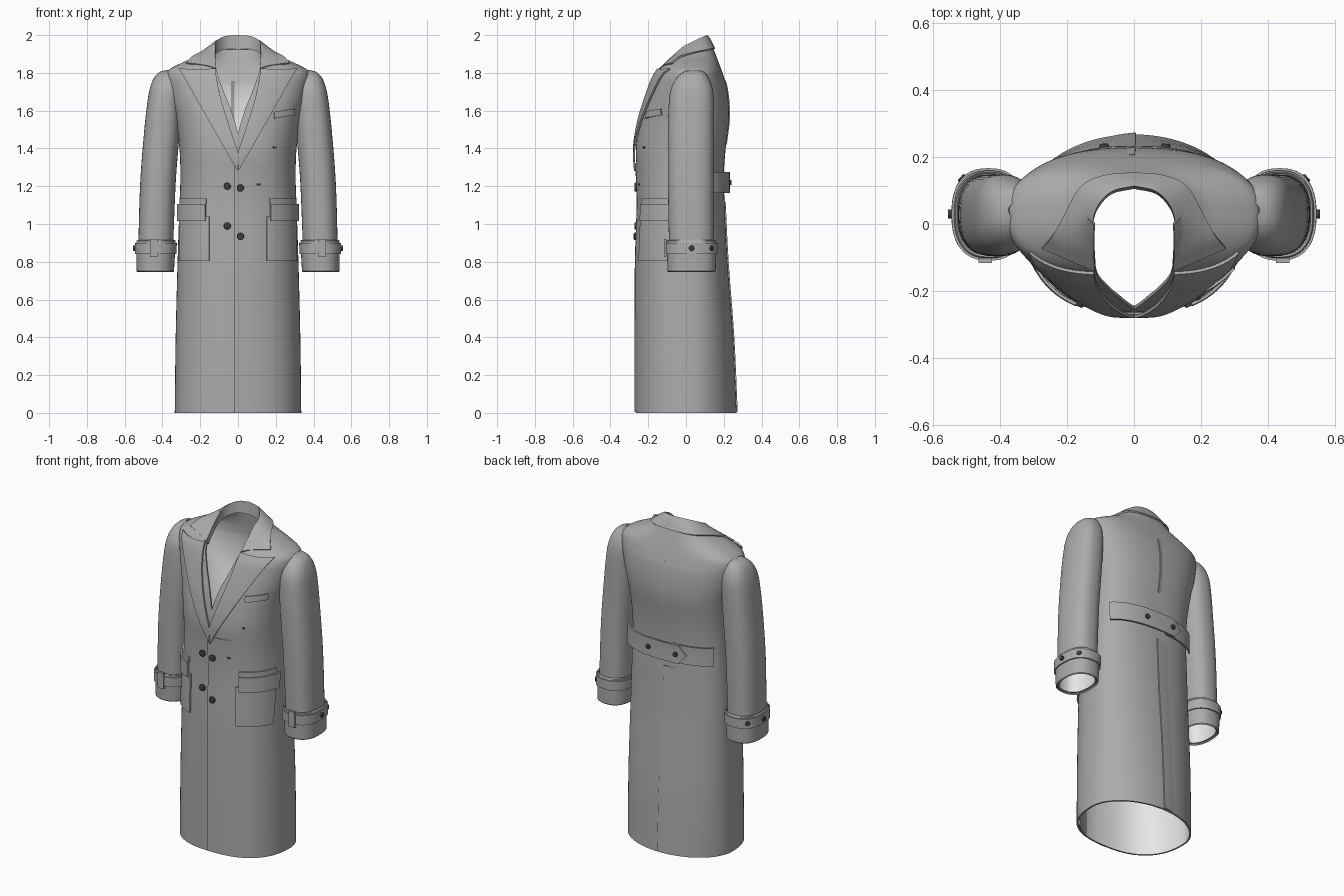
import bpy, bmesh, math
from mathutils import Vector

if "Cube" in bpy.data.objects:
    bpy.data.objects.remove(bpy.data.objects["Cube"])


def material(name, v):
    m = bpy.data.materials.new(name)
    m.diffuse_color = (v, v, v, 1)
    m.use_nodes = True
    m.node_tree.nodes["Principled BSDF"].inputs["Base Color"].default_value = m.diffuse_color
    return m


CLOTH = material("grey_wool", 0.41)
LINING = material("pale_lining", 0.8)
DARK = material("dark_buttons", 0.05)
YC = 0.03   # depth of the side seams

# coat body: z, half width, front y, back y
BODY = [(0.0, .335, -.265, .268), (.4, .33, -.265, .25), (.8, .32, -.263, .22),
        (1.1, .31, -.254, .205), (1.25, .305, -.258, .20), (1.4, .31, -.265, .21),
        (1.55, .33, -.243, .228), (1.65, .355, -.215, .226), (1.73, .372, -.188, .215),
        (1.78, .38, -.168, .20), (1.815, .368, -.147, .188), (1.85, .305, -.12, .175),
        (1.89, .215, -.085, .16), (1.93, .162, -.045, .145), (1.95, .14, -.02, .138)]
# sleeve: z, centre x, radius x, centre y, radius y
SLEEVE = [(.755, .438, .09, .03, .118), (1.0, .432, .093, .028, .12),
          (1.25, .422, .094, .026, .122), (1.5, .402, .094, .026, .122),
          (1.62, .393, .09, .028, .12), (1.70, .386, .085, .03, .114),
          (1.75, .378, .078, .033, .098), (1.785, .37, .067, .037, .076),
          (1.807, .36, .05, .042, .05), (1.816, .35, .025, .042, .02)]
# half width of the neck opening, and of the lapel roll line
OPEN = [(1.46, 0), (1.48, 0), (1.6, .035), (1.7, .075), (1.8, .11), (1.87, .12), (1.95, .12)]
ROLL = [(1.36, 0), (1.38, 0), (1.5, .038), (1.65, .083), (1.75, .105), (1.85, .118), (1.95, .118)]


def interp(tab, z):
    """Smooth interpolation of a table whose first column rises."""
    z = max(tab[0][0], min(tab[-1][0], z))
    i = 0
    while i < len(tab) - 2 and z > tab[i + 1][0]:
        i += 1
    a, b = tab[i], tab[i + 1]
    p, q = tab[max(i - 1, 0)], tab[min(i + 2, len(tab) - 1)]
    h = b[0] - a[0]
    t = (z - a[0]) / h
    out = []
    for k in range(1, len(a)):
        m0 = (b[k] - p[k]) / (b[0] - p[0]) * h
        m1 = (q[k] - a[k]) / (q[0] - a[0]) * h
        out.append((2*t**3 - 3*t*t + 1) * a[k] + (t**3 - 2*t*t + t) * m0
                   + (3*t*t - 2*t**3) * b[k] + (t**3 - t*t) * m1)
    return out


def gap(tab, z):
    return max(0, interp(tab, z)[0]) if z > tab[1][0] else 0


def power(z, side):
    """Squareness of the section: the back is rounder towards the hem."""
    return .82 if side < 0 else 1 - .22 * min(z / 1.6, 1)


def spow(v, p=.82):
    return math.copysign(abs(v) ** p, v)


def levels(tab, n):
    return [a[0] + (b[0] - a[0]) * k / n for a, b in zip(tab, tab[1:]) for k in range(n)] + [tab[-1][0]]


def finish(ob, mods):
    bpy.ops.object.select_all(action='DESELECT')
    ob.select_set(True)
    bpy.context.view_layer.objects.active = ob
    for m in mods:
        bpy.ops.object.modifier_apply(modifier=m.name)
    bpy.ops.object.shade_smooth_by_angle(angle=math.radians(40))


def sheet(name, rows, thick, mats=(CLOTH,), mirror=False, drop=None):
    """Skin a grid of points and thicken it inwards."""
    bm = bmesh.new()
    g = [[bm.verts.new(p) for p in r] for r in rows]
    for r, s in zip(g, g[1:]):
        for j in range(len(r) - 1):
            bm.faces.new((r[j], r[j + 1], s[j + 1], s[j]))
    if drop:
        bmesh.ops.delete(bm, geom=[f for f in bm.faces if drop(f.calc_center_median())], context='FACES')
    bmesh.ops.remove_doubles(bm, verts=bm.verts[:], dist=1e-5)
    me = bpy.data.meshes.new(name)
    bm.to_mesh(me)
    bm.free()
    for m in mats:
        me.materials.append(m)
    ob = bpy.data.objects.new(name, me)
    bpy.context.collection.objects.link(ob)
    mods = []
    if mirror:
        mods.append(ob.modifiers.new("mirror", 'MIRROR'))
    s = ob.modifiers.new("thickness", 'SOLIDIFY')
    s.thickness, s.offset = thick, -1
    s.material_offset = len(mats) - 1
    mods.append(s)
    finish(ob, mods)
    return ob


def on_body(x, z, off=0.0, side=-1):
    """Point on the front (-1) or back (1) of the coat body."""
    a, yf, yb = interp(BODY, z)
    p = power(z, side)
    r = min(abs(x) / a, 1)
    c = math.sqrt(max(0, 1 - r ** (2 / p))) ** p
    d = (YC - yf if side < 0 else yb - YC) + off
    return Vector((math.copysign(r * (a + off), x), YC + side * d * c, z))


def patch(name, fn, off, side=-1, mirror=False, thick=.01, nu=20, nv=8, taper=0.0, mat=CLOTH):
    """Plate that follows the body; fn(u, v) gives x and z."""
    rows = [[on_body(*fn(i / nu, j / nv), off - taper * i / nu, side) for i in range(nu + 1)]
            for j in range(nv + 1)]
    return sheet(name, rows, thick, (mat,), mirror)


def rect(x0, x1, z0, z1, tilt=0.0):
    return lambda u, v: (x0 + (x1 - x0) * u, z0 + (z1 - z0) * v + tilt * u)


# coat body with a V-shaped neck opening
rows = []
for z in levels(BODY, 6):
    a, yf, yb = interp(BODY, z)
    d = math.asin((gap(OPEN, z) / a) ** (1 / .82))
    ring = []
    for k in range(97):
        t = d + (2 * math.pi - 2 * d) * k / 96
        p = power(z, -1 if math.cos(t) > 0 else 1)
        c = spow(math.cos(t), p)
        ring.append((a * spow(math.sin(t), p), YC - (YC - yf if c > 0 else yb - YC) * c, z))
    rows.append(ring)
sheet("coat_body", rows, .01, (CLOTH, LINING))


# sleeves, turned cuffs and cuff straps
def sleeve_ring(z, off=0.0, n=48):
    xc, rx, yc, ry = interp(SLEEVE, z)
    return [(xc + (rx + off) * spow(math.sin(t)), yc - (ry + off) * spow(math.cos(t)), z)
            for t in (2 * math.pi * k / n for k in range(n + 1))]


def inside_body(p):
    return (p.z > 1.5 and p.x < interp(BODY, p.z)[0] - .015
            and on_body(p.x, p.z).y + .02 < p.y < on_body(p.x, p.z, 0, 1).y - .02)


sheet("sleeves", [sleeve_ring(z) for z in levels(SLEEVE, 5)], .008, (CLOTH, LINING), True, inside_body)
sheet("cuffs", [sleeve_ring(z, o) for z, o in ((.745, .004), (.75, .009), (.83, .011), (.91, .012), (.915, .008))],
      .008, (CLOTH,), True)
sheet("cuff_straps", [sleeve_ring(z, .019) for z in (.842, .87, .9)], .008, (CLOTH,), True)
sheet("cuff_loops", [[(x, -.116, z) for x in (.425, .465)] for z in (.825, .92)], .014, (CLOTH,), True)

# collar: neck stand, fold line and fall, from centre back to front corner
STAND = [(0, 0, .105, 1.925), (1, .065, .09, 1.925), (2, .105, .05, 1.91), (3, .122, 0, 1.89),
         (4, .118, -.07, 1.85), (5, .115, -.12, 1.80)]
FOLD = [(0, 0, .114, 2.0), (1, .065, .098, 1.995), (2, .108, .055, 1.975), (3, .123, 0, 1.945),
        (4, .123, -.08, 1.88), (5, .118, -.142, 1.825)]
FALL = [(0, 0, .155, 1.93), (1, .09, .146, 1.93), (2, .16, .112, 1.925), (3, .207, .03, 1.907),
        (4, .243, -.035, 1.888), (5, .275, -.075, 1.855)]
rows = [[], [], [], [], [], []]
for k in range(31):
    s, f, e = (Vector(interp(t, k / 6)) for t in (STAND, FOLD, FALL))
    for r, p in zip(rows, (s, s.lerp(f, .85), f, f.lerp(e, .25) + Vector((0, 0, .006)),
                           f.lerp(e, .6) + Vector((0, 0, .004)), e)):
        r.append(p)
for r in rows:
    r[0].x = 0
sheet("collar", rows, .009, (CLOTH,), True)


# peaked lapels
def lapel(u, v):
    zi, zo = 1.37 + .455 * v, 1.28 + .545 * v
    xi, xo = gap(ROLL, zi), .002 + .298 * v
    dip = -.006 * math.sin(math.pi * u) * v ** 6
    return xi + (xo - xi) * u, zi + (zo - zi) * u + dip


patch("lapels", lapel, .016, mirror=True, nv=24)

# overlapping front panel, back vent and centre back seam
patch("front_panel", rect(-.02, .26, .004, 1.32), .008, taper=.014, nv=40)
patch("back_vent", rect(.005, -.14, .006, 1.12), .006, side=1, taper=.012, nv=30)
patch("back_seam", rect(.003, -.04, 1.42, 1.76), .004, side=1, taper=.008, nv=16)

# hip pockets, flaps and breast welt
patch("patch_pockets", rect(.15, .303, .805, 1.04), .009, mirror=True)
patch("pocket_flaps", rect(.165, .306, 1.015, 1.105), .018, mirror=True, thick=.012)
patch("pocket_welts", rect(.165, .30, 1.105, 1.135), .01, mirror=True)
patch("breast_welt", rect(.19, .295, 1.56, 1.595, .015), .008)

# buttonholes
patch("upper_buttonhole", rect(.185, .20, 1.40, 1.41), .004, thick=.004, nu=2, nv=2, mat=DARK)
patch("lower_buttonhole", rect(.10, .12, 1.205, 1.215), .006, thick=.004, nu=2, nv=2, mat=DARK)

# back half belt, pointed end over the under strap
patch("back_belt", lambda u, v: (.27 - (.41 - .045 * abs(2 * v - 1)) * u, 1.165 + .11 * v),
      .032, side=1, nu=30)
patch("under_strap", rect(-.05, -.27, 1.165, 1.275), .02, side=1)


# buttons
def button(name, p, direction, r=.019):
    q = Vector(direction).to_track_quat('Z', 'Y')
    bpy.ops.mesh.primitive_cylinder_add(vertices=20, radius=r, depth=.016, location=p, rotation=q.to_euler())
    ob = bpy.context.object
    ob.name = name
    ob.data.materials.append(DARK)
    b = ob.modifiers.new("round", 'BEVEL')
    b.width, b.segments = .004, 2
    finish(ob, [b])


for x, z in ((-.055, 1.20), (.012, 1.19), (-.055, .99), (.012, .935)):
    button("front_button", on_body(x, z, .01), (0, -1, 0))
for x in (-.08, .085):
    button("belt_button", on_body(x, 1.22, .036, 1), (x, 1, 0), .014)
for s in (-1, 1):
    button("cuff_button_side", (s * .549, .03, .872), (s, 0, 0), .014)
    button("cuff_button_back", (s * .513, .135, .872), (s, .9, 0), .014)
